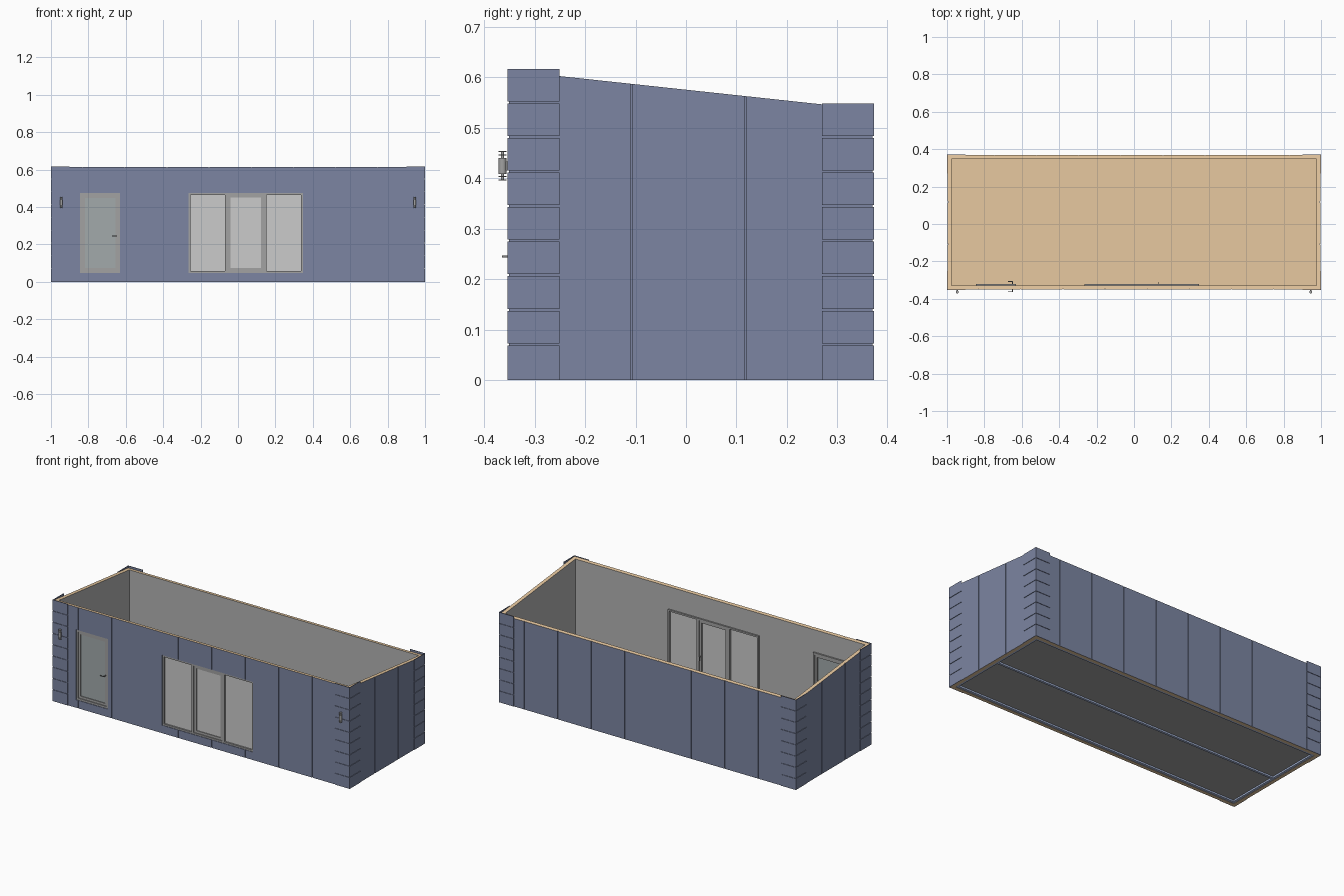
import bpy, bmesh
from mathutils import Vector, Matrix

if "Cube" in bpy.data.objects:
    bpy.data.objects.remove(bpy.data.objects["Cube"])


def material(name, rgb):
    m = bpy.data.materials.new(name)
    m.diffuse_color = (*rgb, 1)
    m.use_nodes = True
    m.node_tree.nodes["Principled BSDF"].inputs["Base Color"].default_value = m.diffuse_color
    return m


NAVY = material("navy_cladding", (0.20, 0.235, 0.36))
WOOD = material("pale_wood", (0.80, 0.58, 0.35))
PLASTER = material("inner_grey", (0.45, 0.45, 0.45))
FRAME = material("frame_grey", (0.36, 0.36, 0.36))
GLASS = material("glass_grey", (0.62, 0.62, 0.62))
DOOR_GLASS = material("door_glass", (0.36, 0.40, 0.41))
BEAM = material("beam_blue", (0.45, 0.55, 0.80))
METAL = material("dark_metal", (0.22, 0.22, 0.22))


def add_box(bm, x0, x1, y0, y1, z0, z1):
    mat = Matrix.Translation(((x0 + x1) / 2, (y0 + y1) / 2, (z0 + z1) / 2)) @ \
        Matrix.Diagonal((abs(x1 - x0), abs(y1 - y0), abs(z1 - z0), 1))
    bmesh.ops.create_cube(bm, size=1, matrix=mat)


def finish(name, bm, *mats):
    bmesh.ops.recalc_face_normals(bm, faces=bm.faces)
    me = bpy.data.meshes.new(name)
    bm.to_mesh(me)
    bm.free()
    ob = bpy.data.objects.new(name, me)
    bpy.context.collection.objects.link(ob)
    for m in mats:
        me.materials.append(m)
    return ob


def boxes(name, items, *mats):
    bm = bmesh.new()
    for b in items:
        add_box(bm, *b)
    return finish(name, bm, *mats)


def ring(x0, x1, y0, y1, z0, z1, w):
    """Four boxes forming a rectangular frame in the xz plane."""
    return [(x0, x0 + w, y0, y1, z0, z1), (x1 - w, x1, y0, y1, z0, z1),
            (x0 + w, x1 - w, y0, y1, z0, z0 + w), (x0 + w, x1 - w, y0, y1, z1 - w, z1)]


X, YF, YB, T = 0.997, -0.351, 0.369, 0.022
roof = lambda y: 0.575 - 0.1077 * y

# Wall shell with a sloped top: navy outside, grey inside, wood edges
bm = bmesh.new()
loops = []
for inset in (0, T):
    pts = [(-X + inset, YF + inset), (X - inset, YF + inset),
           (X - inset, YB - inset), (-X + inset, YB - inset)]
    loops.append([bm.verts.new((x, y, 0)) for x, y in pts])
    loops.append([bm.verts.new((x, y, roof(y))) for x, y in pts])
ob_, ot, ib, it = loops
for i in range(4):
    j = (i + 1) % 4
    for quad, idx in (((ob_[i], ob_[j], ot[j], ot[i]), 0), ((ib[i], ib[j], it[j], it[i]), 1),
                      ((ot[i], ot[j], it[j], it[i]), 2), ((ob_[i], ob_[j], ib[j], ib[i]), 2)):
        bm.faces.new(quad).material_index = idx
walls = finish("walls", bm, NAVY, PLASTER, WOOD)

# Cutter: vertical panel seams plus door and window openings
D0, D1, W0, W1, Z0, Z1 = -0.845, -0.63, -0.265, 0.348, 0.048, 0.475
g, d = 0.0018, 0.004
cuts = []
for k in range(8):
    x = -0.83 + 0.225 * k
    spans = [(-0.1, 0.8)]
    if D0 < x < D1 or W0 < x < W1:
        spans = [(-0.1, Z0 - 0.001), (Z1 + 0.001, 0.8)]
    cuts += [(x - g, x + g, YF - 0.05, YF + d, a, b) for a, b in spans]
    cuts.append((-x - g, -x + g, YB - d, YB + 0.05, -0.1, 0.8))
for y in (-0.108, 0.118):
    for s in (-1, 1):
        cuts.append((*sorted((s * (X - d), s * (X + 0.05))), y - g, y + g, -0.1, 0.8))
for a, b in ((D0, D1), (W0, W1)):
    cuts.append((a, b, YF - 0.05, YF + 0.06, Z0, Z1))
cutter = boxes("opening_cutter", cuts, NAVY)
cutter.hide_render = True
mod = walls.modifiers.new("openings", 'BOOLEAN')
mod.operation = 'DIFFERENCE'
mod.solver = 'EXACT'
mod.object = cutter
bpy.context.view_layer.objects.active = walls
bpy.ops.object.modifier_apply(modifier=mod.name)
bpy.data.objects.remove(cutter)

# Stacked corner trim plates, L-shaped in plan
P, L, H, t = 0.0685, 0.1, 0.0645, 0.003
trim = []
for sx in (-1, 1):
    for y, sy, n in ((YF, -1, 9), (YB, 1, 8)):
        for k in range(n):
            z0 = k * P + (0.004 if k else 0.0)
            z1 = (k + 1) * P
            trim.append((*sorted((sx * (X + t), sx * (1 - L))), *sorted((y, y + sy * t)), z0, z1))
            trim.append((*sorted((sx * X, sx * (X + t))), *sorted((y, y - sy * L)), z0, z1))
boxes("corner_trim", trim, NAVY)

# Floor slab and the beams under it
boxes("floor", [(-X + T, X - T, YF + T, YB - T, 0.014, 0.026)], WOOD)
boxes("floor_underside", [(-X + T, X - T, YF + T, YB - T, 0.011, 0.014)], FRAME)
xi, yf, yb, w = X - T, YF + T, YB - T, 0.014
boxes("floor_beams", [(-xi, xi, yf, yf + w, 0.002, 0.011), (-xi, xi, yb - w, yb, 0.002, 0.011),
                      (-xi, xi, 0.002, 0.002 + w, 0.002, 0.011),
                      (-xi, -xi + w, yf + w, yb - w, 0.002, 0.011),
                      (xi - w, xi, yf + w, yb - w, 0.002, 0.011)], BEAM)

# Entrance door: outer frame, leaf frame, glass
yo, yi = YF + 0.003, -0.32
boxes("door_frame", ring(D0, D1, yo, yi, Z0, Z1, 0.012), FRAME)
boxes("door_leaf", ring(D0 + 0.012, D1 - 0.012, yo + 0.005, yi - 0.004, Z0 + 0.012, Z1 - 0.012, 0.014), FRAME)
boxes("door_glass", [(D0 + 0.02, D1 - 0.02, -0.339, -0.333, Z0 + 0.02, Z1 - 0.02)], DOOR_GLASS)

# Triple window: frame, mullions, opening centre sash, panes
boxes("window_frame", ring(W0, W1, yo, yi, Z0, Z1, 0.010) +
      [(-0.070, -0.055, yo, yi, Z0 + 0.01, Z1 - 0.01),
       (0.137, 0.152, yo, yi, Z0 + 0.01, Z1 - 0.01)], FRAME)
boxes("window_sash", ring(-0.055, 0.137, yo + 0.005, yi - 0.004, Z0 + 0.01, Z1 - 0.01, 0.015), FRAME)
boxes("window_glass", [(a, b, -0.339, -0.333, Z0 + 0.005, Z1 - 0.005)
                       for a, b in ((W0 + 0.005, -0.062), (-0.047, 0.128), (0.145, W1 - 0.005))], GLASS)

# Handles: lever on both sides of the door, one inside the window
boxes("door_handle", [(-0.652, -0.648, -0.362, -0.305, 0.243, 0.247),
                      (-0.675, -0.648, -0.364, -0.361, 0.243, 0.247),
                      (-0.675, -0.648, -0.310, -0.306, 0.243, 0.247)], METAL)
boxes("window_handle", [(0.127, 0.131, -0.326, -0.311, 0.243, 0.247),
                        (0.127, 0.131, -0.314, -0.310, 0.222, 0.247)], METAL)

# Wall lamps: round body with end discs, rod and mounting plate
for side, x in (("left", -0.945), ("right", 0.945)):
    bm = bmesh.new()
    for r, z0, z1 in ((0.008, 0.408, 0.440), (0.003, 0.396, 0.454), (0.008, 0.395, 0.397),
                      (0.008, 0.402, 0.404), (0.008, 0.445, 0.447), (0.008, 0.452, 0.454)):
        bmesh.ops.create_cone(bm, cap_ends=True, segments=20, radius1=r, radius2=r, depth=z1 - z0,
                              matrix=Matrix.Translation((x, -0.3635, (z0 + z1) / 2)))
    add_box(bm, x - 0.004, x + 0.004, -0.362, -0.352, 0.415, 0.433)
    lamp = finish("wall_lamp_" + side, bm, FRAME)
    bpy.ops.object.select_all(action='DESELECT')
    lamp.select_set(True)
    bpy.context.view_layer.objects.active = lamp
    bpy.ops.object.shade_smooth_by_angle()
